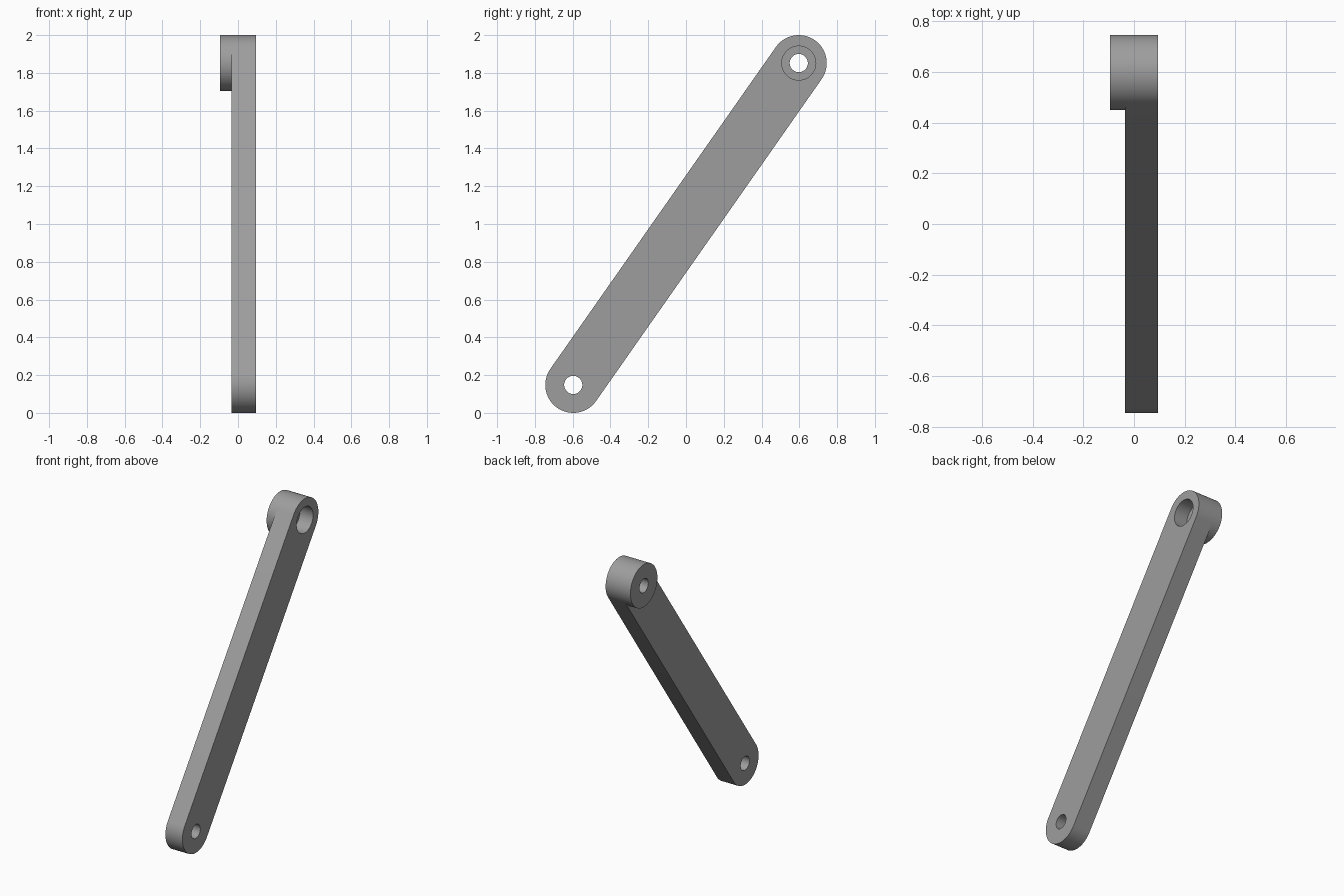
import bpy, bmesh, math

if "Cube" in bpy.data.objects:
    bpy.data.objects.remove(bpy.data.objects["Cube"])

R, HOLE, BORE = 0.148, 0.048, 0.09       # end radius, pin hole, counterbore
LOW, HIGH = (-0.597, 0.148), (0.597, 1.852)  # pivot centres (y, z)
X0, X1, X2 = -0.095, -0.035, 0.095       # boss face, bar back, bar front
FLOOR = -0.005                           # counterbore floor
SEG = 64
TILT = math.atan2(HIGH[1] - LOW[1], HIGH[0] - LOW[0])

grey = bpy.data.materials.new("grey")
grey.diffuse_color = (0.34, 0.34, 0.34, 1)
grey.use_nodes = True
grey.node_tree.nodes["Principled BSDF"].inputs["Base Color"].default_value = grey.diffuse_color


def arc(centre, r, start, count):
    return [(centre[0] + r * math.cos(start + 2 * math.pi * i / SEG),
             centre[1] + r * math.sin(start + 2 * math.pi * i / SEG))
            for i in range(count)]


def prism(name, profile, xa, xb):
    """Extrude a (y, z) profile along x."""
    bm = bmesh.new()
    face = bm.faces.new([bm.verts.new((xa, y, z)) for y, z in profile])
    ext = bmesh.ops.extrude_face_region(bm, geom=[face])
    moved = [v for v in ext["geom"] if isinstance(v, bmesh.types.BMVert)]
    bmesh.ops.translate(bm, verts=moved, vec=(xb - xa, 0, 0))
    bmesh.ops.recalc_face_normals(bm, faces=bm.faces[:])
    mesh = bpy.data.meshes.new(name)
    bm.to_mesh(mesh)
    bm.free()
    mesh.materials.append(grey)
    obj = bpy.data.objects.new(name, mesh)
    bpy.context.collection.objects.link(obj)
    return obj


def drill(obj, centre, r, xa, xb):
    """Cut a round hole along x."""
    cutter = prism("cutter", arc(centre, r, TILT, SEG), xa, xb)
    cutter.hide_render = True
    bpy.context.view_layer.objects.active = obj
    mod = obj.modifiers.new("hole", 'BOOLEAN')
    mod.operation, mod.solver, mod.object = 'DIFFERENCE', 'EXACT', cutter
    bpy.ops.object.modifier_apply(modifier=mod.name)
    bpy.data.objects.remove(cutter)


# Round-ended bar with a pin hole below and a counterbored hole above
outline = (arc(HIGH, R, TILT - math.pi / 2, SEG // 2 + 1)
           + arc(LOW, R, TILT + math.pi / 2, SEG // 2 + 1))
bar = prism("link_bar", outline, X1, X2)
drill(bar, LOW, HOLE, -0.3, 0.3)
drill(bar, HIGH, HOLE, -0.3, 0.3)
drill(bar, HIGH, BORE, FLOOR, 0.3)

# Raised boss around the upper pivot
boss = prism("pivot_boss", arc(HIGH, R, TILT - math.pi / 2, SEG), X0, X1)
drill(boss, HIGH, HOLE, -0.3, 0.3)

for obj in (bar, boss):
    bpy.ops.object.select_all(action='DESELECT')
    obj.select_set(True)
    bpy.context.view_layer.objects.active = obj
    bpy.ops.object.shade_smooth_by_angle(angle=math.radians(30))
